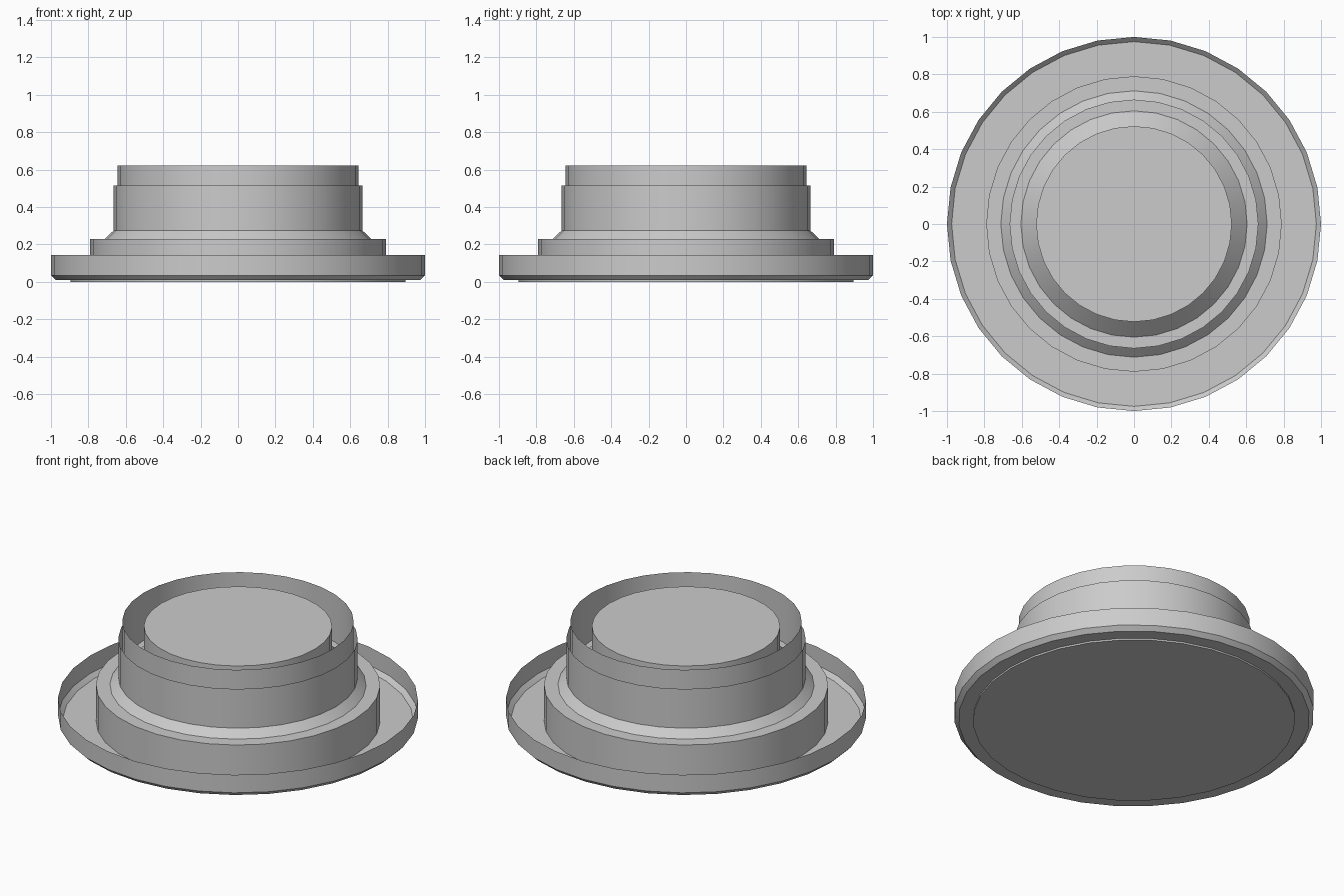
import bpy, bmesh, math

if "Cube" in bpy.data.objects:
    bpy.data.objects.remove(bpy.data.objects["Cube"])

SIDES = 32


def lathe(name, profile):
    """Revolve (radius, z) points about the z axis; radius 0 closes the end."""
    bm = bmesh.new()
    rings = []
    for r, z in profile:
        if r == 0:
            rings.append([bm.verts.new((0, 0, z))])
        else:
            rings.append([bm.verts.new((r * math.cos(2 * math.pi * i / SIDES),
                                        r * math.sin(2 * math.pi * i / SIDES), z))
                          for i in range(SIDES)])
    for a, b in zip(rings, rings[1:]):
        for i in range(SIDES):
            j = (i + 1) % SIDES
            if len(a) == 1:
                bm.faces.new((a[0], b[j], b[i]))
            elif len(b) == 1:
                bm.faces.new((a[i], a[j], b[0]))
            else:
                bm.faces.new((a[i], a[j], b[j], b[i]))
    # merge the fan of each flat disc into one clean face
    for ring in rings:
        if len(ring) == 1:
            bmesh.ops.dissolve_verts(bm, verts=ring)
    mesh = bpy.data.meshes.new(name)
    bm.to_mesh(mesh)
    bm.free()
    obj = bpy.data.objects.new(name, mesh)
    bpy.context.collection.objects.link(obj)
    bpy.ops.object.select_all(action='DESELECT')
    obj.select_set(True)
    bpy.context.view_layer.objects.active = obj
    bpy.ops.object.shade_smooth_by_angle(angle=math.radians(30))
    return obj


# shallow pad underneath
lathe("base_pad", [(0, 0), (0.895, 0), (0.895, 0.01)])

# wide dish with a chamfered foot and thin upright rim
lathe("base_dish", [(0, 0.01), (0.975, 0.01), (1.0, 0.035), (1.0, 0.145)])

# stepped collar rising through a cone to the thin main wall
lathe("stepped_collar", [(0.79, 0.01), (0.79, 0.23), (0.712, 0.23),
                         (0.665, 0.275), (0.665, 0.515)])

# inner sleeve standing slightly proud of the main wall
lathe("inner_sleeve", [(0.665, 0.33), (0.643, 0.33), (0.643, 0.622)])

# central plug with a sloped foot in the trough
lathe("centre_plug", [(0.643, 0.33), (0.605, 0.33), (0.523, 0.41),
                      (0.523, 0.59), (0, 0.59)])
